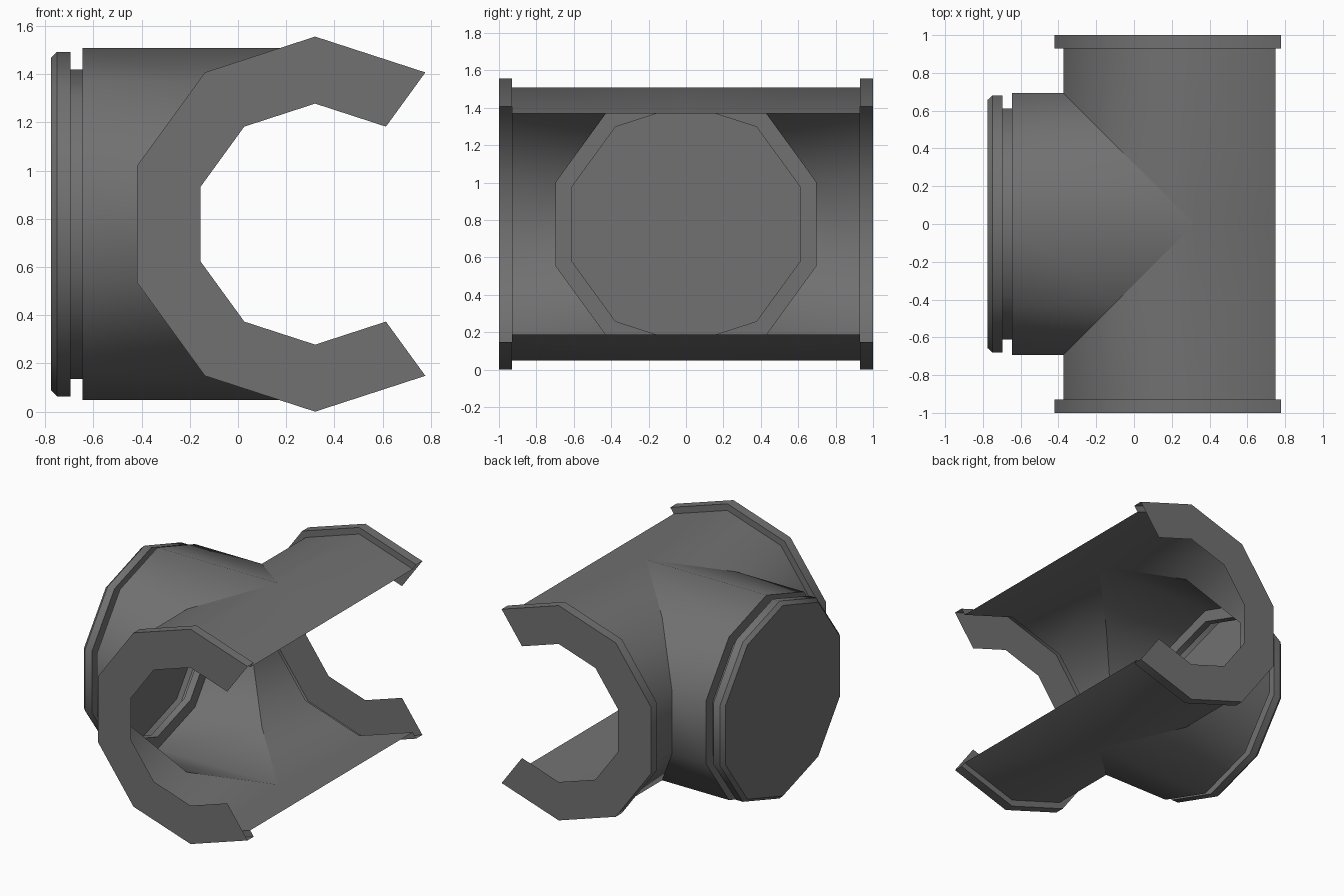
import bpy
from math import cos, sin, radians

if "Cube" in bpy.data.objects:
    bpy.data.objects.remove(bpy.data.objects["Cube"])

CX, CZ = 0.32, 0.778   # axis of the main pipe (runs along y)
R = 0.73               # shared radius of both pipes

dark = bpy.data.materials.new("dark_grey")
dark.diffuse_color = (0.165, 0.165, 0.165, 1)
dark.use_nodes = True
dark.node_tree.nodes["Principled BSDF"].inputs["Base Color"].default_value = dark.diffuse_color


def loft(name, rings, closed=False, cap=False, smooth_bands=(0,)):
    """Skin a list of point rings; chosen bands are shaded smooth."""
    n = len(rings[0])
    verts = [p for ring in rings for p in ring]
    faces, smooth = [], []
    for k in range(len(rings) - 1):
        for i in range(n if closed else n - 1):
            j = (i + 1) % n
            faces.append((k * n + i, k * n + j, (k + 1) * n + j, (k + 1) * n + i))
            smooth.append(k in smooth_bands)
    if cap:
        start = (len(rings) - 1) * n
        faces.append(tuple(range(start, start + n)))
        smooth.append(False)
    mesh = bpy.data.meshes.new(name)
    mesh.from_pydata(verts, [], faces)
    mesh.polygons.foreach_set("use_smooth", smooth)
    mesh.materials.append(dark)
    mesh.update()
    obj = bpy.data.objects.new(name, mesh)
    bpy.context.collection.objects.link(obj)
    return obj


# Main pipe: half of an open ten-sided shell, mitred for the branch, with end flange
arc = [radians(54 + 36 * i) for i in range(8)]


def main_ring(r, y):
    return [(CX + r * cos(a), y, CZ + r * sin(a)) for a in arc]


mitre = [(CX + R * cos(a), -R * max(0.0, -cos(a)) if abs(cos(a)) > 1e-6 else 0.0,
          CZ + R * sin(a)) for a in arc]
profile = [(R, -0.93), (0.778, -0.93), (0.778, -1.0), (0.5, -1.0)]
pipe = loft("main_pipe", [mitre] + [main_ring(r, y) for r, y in profile],
            smooth_bands=(0, 2))
mirror = pipe.modifiers.new("both_ends", 'MIRROR')
mirror.use_axis = (False, True, False)

# Branch pipe: ten-sided, mitred into the main pipe, with neck and capped rim
circle = [radians(90 + 36 * i) for i in range(10)]


def branch_ring(r, x):
    return [(x, -r * cos(a), CZ + r * sin(a)) for a in circle]


joint = [(CX - abs(R * cos(a)), -R * cos(a), CZ + R * sin(a)) for a in circle]
profile = [(R, -0.645), (0.642, -0.645), (0.642, -0.695),
           (0.715, -0.695), (0.715, -0.75), (0.69, -0.776)]
branch = loft("branch_pipe", [joint] + [branch_ring(r, x) for r, x in profile],
              closed=True, cap=True, smooth_bands=(0, 2))

# Keep the sharp corners crisp, the pipe walls smooth
for obj in (pipe, branch):
    obj.data.set_sharp_from_angle(angle=radians(40))
